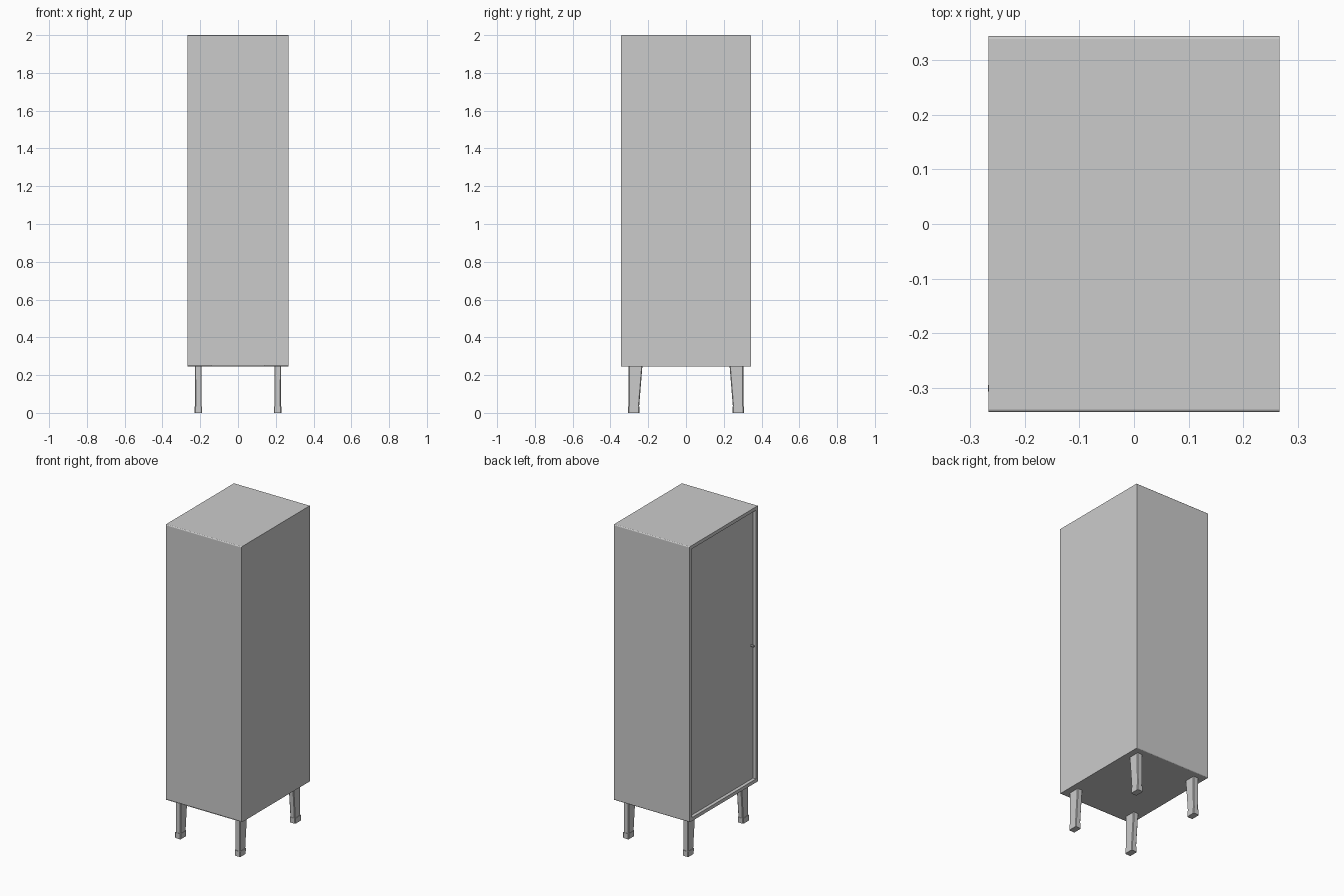
import bpy, bmesh
from mathutils import Matrix

if "Cube" in bpy.data.objects:
    bpy.data.objects.remove(bpy.data.objects["Cube"])

W, D = 0.267, 0.345          # half width (x), half depth (y)
Z0, Z1, T = 0.245, 2.0, 0.022


def finish(name, bm):
    bmesh.ops.recalc_face_normals(bm, faces=bm.faces)
    me = bpy.data.meshes.new(name)
    bm.to_mesh(me)
    bm.free()
    ob = bpy.data.objects.new(name, me)
    bpy.context.collection.objects.link(ob)
    return ob


def loft(name, sections, bevel=0.0):
    """Solid through rectangles (x0, x1, y0, y1, z)."""
    bm = bmesh.new()
    rings = [[bm.verts.new(p) for p in ((a, c, z), (b, c, z), (b, d, z), (a, d, z))]
             for a, b, c, d, z in sections]
    bm.faces.new(rings[0])
    bm.faces.new(rings[-1])
    for lo, hi in zip(rings, rings[1:]):
        for i in range(4):
            j = (i + 1) % 4
            bm.faces.new((lo[i], lo[j], hi[j], hi[i]))
    if bevel:
        bm.edges.ensure_lookup_table()
        upright = [e for e in bm.edges
                   if abs(e.verts[0].co.z - e.verts[1].co.z) > 1e-4]
        bmesh.ops.bevel(bm, geom=upright, offset=bevel, segments=1, affect='EDGES')
    return finish(name, bm)


def box(name, x0, x1, y0, y1, z0, z1):
    return loft(name, [(x0, x1, y0, y1, z0), (x0, x1, y0, y1, z1)])


# Case: square tube along x with softened outer corners
bm = bmesh.new()
loops = []
for x in (-W, W):
    for t in (0, T):
        loops.append([bm.verts.new((x, y, z)) for y, z in
                      ((-D + t, Z0 + t), (D - t, Z0 + t), (D - t, Z1 - t), (-D + t, Z1 - t))])
lo, li, ro, ri = loops
for a, b in ((lo, li), (ro, ri), (lo, ro), (li, ri)):
    for i in range(4):
        j = (i + 1) % 4
        bm.faces.new((a[i], a[j], b[j], b[i]))
corners = [bm.edges.get((lo[i], ro[i])) for i in range(4)]
bmesh.ops.bevel(bm, geom=corners, offset=0.006, segments=3, profile=0.5, affect='EDGES')
finish("cabinet_case", bm)

# Closed back on +x, recessed door on -x
box("back_panel", W - 0.02, W, -D + T, D - T, Z0 + T, Z1 - T)
box("door", -W + 0.02, -W + 0.04, -D + T + 0.001, D - T - 0.001, Z0 + T + 0.001, Z1 - T - 0.001)

# Small door knob
bm = bmesh.new()
bmesh.ops.create_cone(bm, cap_ends=True, segments=16, radius1=0.006, radius2=0.006, depth=0.022,
                      matrix=Matrix.Translation((-W + 0.01, -0.301, 1.12)) @ Matrix.Rotation(1.5707963, 4, 'Y'))
finish("door_knob", bm)

# Four tapered legs with slightly wider feet
for sx, xn in ((-1, "left"), (1, "right")):
    for sy, yn in ((-1, "front"), (1, "back")):
        def sec(hw, inner, outer, z):
            y0, y1 = sorted((sy * inner, sy * outer))
            return (sx * 0.21 - hw, sx * 0.21 + hw, y0, y1, z)
        loft(f"{yn}_{xn}_leg", [sec(0.017, 0.248, 0.304, 0.035), sec(0.018, 0.231, 0.304, Z0)], 0.004)
        loft(f"{yn}_{xn}_foot", [sec(0.02, 0.247, 0.307, 0), sec(0.02, 0.246, 0.307, 0.035)], 0.004)
